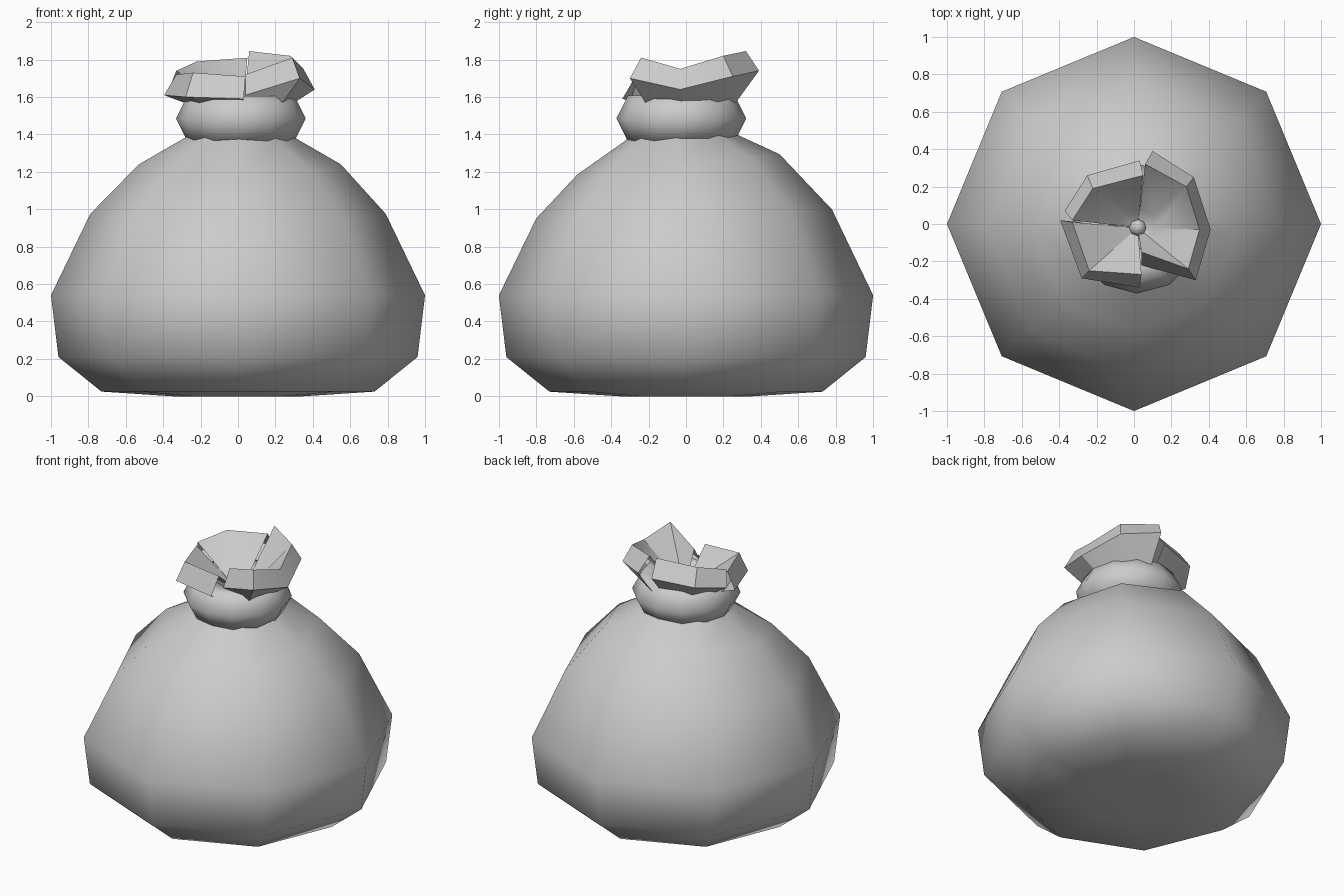
import bpy, bmesh, math
from mathutils import Vector

if "Cube" in bpy.data.objects:
    bpy.data.objects.remove(bpy.data.objects["Cube"])

cloth = bpy.data.materials.new("grey_cloth")
cloth.use_nodes = True
cloth.diffuse_color = (0.6, 0.6, 0.6, 1)
cloth.node_tree.nodes["Principled BSDF"].inputs["Base Color"].default_value = cloth.diffuse_color


def build(name, rows, closed, caps=True, smooth=180):
    """Skin a list of equally long point rows into one mesh object."""
    bm = bmesh.new()
    grid = [[bm.verts.new(p) for p in row] for row in rows]
    n = len(rows[0])
    for a, b in zip(grid, grid[1:]):
        for i in range(n if closed else n - 1):
            j = (i + 1) % n
            bm.faces.new((a[i], a[j], b[j], b[i]))
    if caps:
        bm.faces.new(grid[0])
        bm.faces.new(grid[-1])
    bmesh.ops.recalc_face_normals(bm, faces=bm.faces)
    mesh = bpy.data.meshes.new(name)
    bm.to_mesh(mesh)
    bm.free()
    mesh.materials.append(cloth)
    obj = bpy.data.objects.new(name, mesh)
    bpy.context.collection.objects.link(obj)
    bpy.ops.object.select_all(action="DESELECT")
    obj.select_set(True)
    bpy.context.view_layer.objects.active = obj
    bpy.ops.object.shade_smooth_by_angle(angle=math.radians(smooth))
    return obj


def ring(radius, z, cx=0, cy=0, tilt=0, n=8):
    pts = []
    for i in range(n):
        a = math.tau * i / n
        y = radius * math.sin(a)
        pts.append((cx + radius * math.cos(a), cy + y, z + tilt * y))
    return pts


# Octagonal sack body, leaning slightly and gathered at the top
build("sack_body", [
    ring(0.35, 0), ring(0.73, 0.025), ring(0.96, 0.21), ring(1, 0.54),
    ring(0.79, 0.975, 0, -0.01, 0.03), ring(0.54, 1.24, 0.01, -0.04, 0.1),
    ring(0.28, 1.39, 0.01, -0.05, 0.1), ring(0.15, 1.5, 0.02, -0.03)], True)

# Puffy tie band around the neck
bpy.ops.mesh.primitive_torus_add(location=(0.015, -0.025, 1.485), major_segments=12,
                                 minor_segments=6, major_radius=0.225, minor_radius=0.122)
band = bpy.context.object
band.name = "neck_band"
band.data.materials.append(cloth)
band.scale.z = 1.15
bpy.ops.object.shade_smooth_by_angle(angle=math.pi)

# Torn mouth flaps: each section is an outer edge point and a rim point
flaps = {
    "right_front_flap": [
        ((0.03, -0.34, 1.59), (0.04, -0.27, 1.71)),
        ((-0.28, -0.29, 1.60), (-0.24, -0.25, 1.73)),
        ((-0.395, 0.02, 1.61), (-0.33, 0.01, 1.72))],
    "right_back_flap": [
        ((-0.37, 0.07, 1.64), (-0.33, 0.02, 1.74)),
        ((-0.25, 0.26, 1.68), (-0.22, 0.19, 1.79)),
        ((0.03, 0.34, 1.70), (0.05, 0.26, 1.81))],
    "left_flap": [
        ((0.10, 0.39, 1.74), (0.06, 0.32, 1.845)),
        ((0.32, 0.25, 1.71), (0.28, 0.20, 1.82)),
        ((0.41, -0.03, 1.64), (0.35, -0.03, 1.75)),
        ((0.33, -0.30, 1.70), (0.29, -0.24, 1.81)),
        ((0.04, -0.22, 1.61), (0.04, -0.15, 1.72))],
}
center = Vector((0.02, -0.02, 0))


def toward_center(point, factor, z):
    p = center.lerp(Vector(point), factor)
    p.z = z
    return p


for name, sections in flaps.items():
    outer = [s[0] for s in sections]
    rim = [s[1] for s in sections]
    base = [toward_center(p, 0.68, 1.56) for p in outer]
    throat = [toward_center(p, 0.3, 1.57) for p in rim]
    middle = [toward_center(p, 0.1, 1.54) for p in rim]
    build(name, [base, outer, rim, throat, middle], False, caps=False, smooth=30)

# Small puckered knot in the middle of the mouth
build("mouth_knot", [ring(0.06, 1.5, 0.02, -0.02), ring(0.03, 1.59, 0.02, -0.02)], True)
